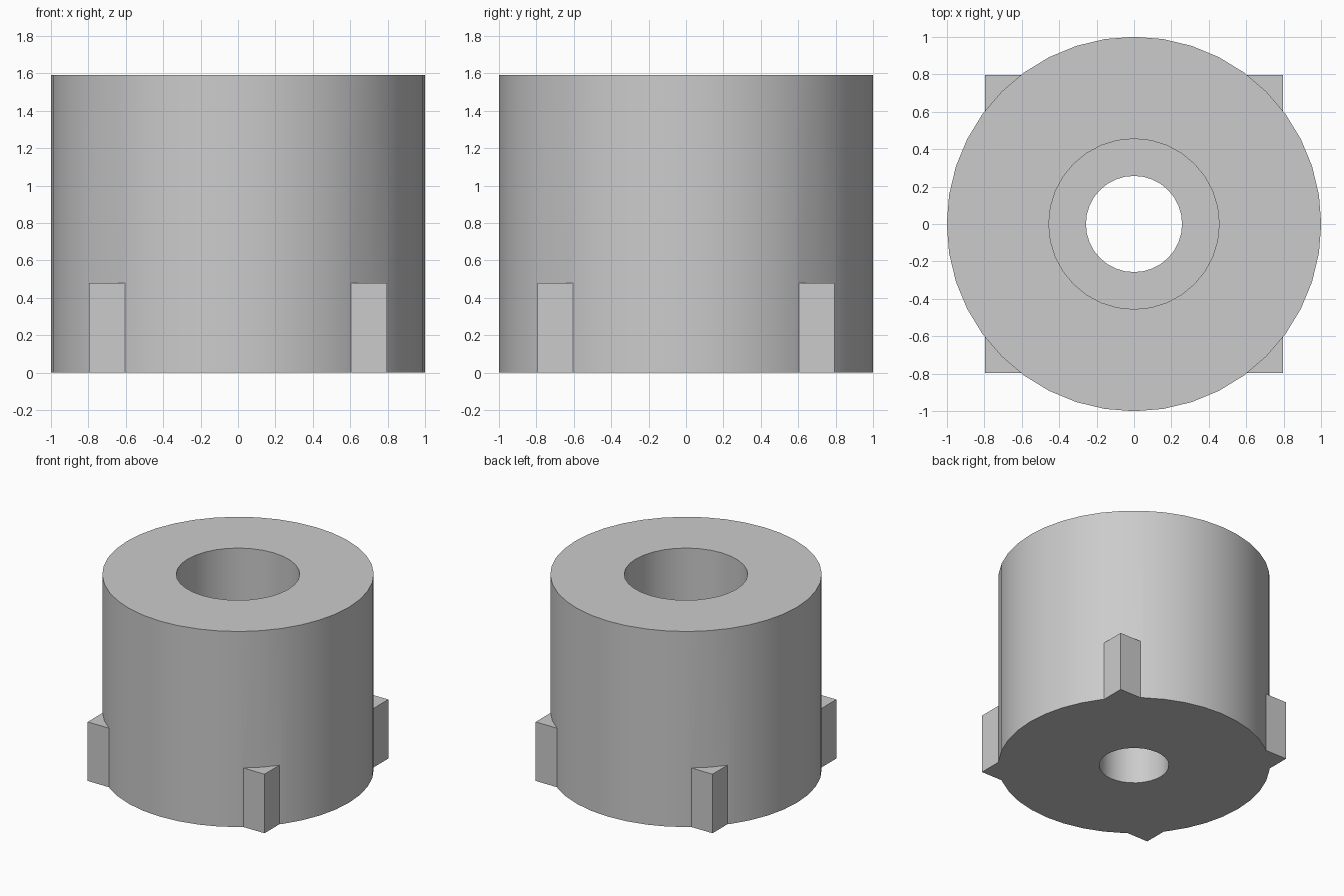
import bpy
import math

default_cube = bpy.data.objects.get("Cube")
if default_cube:
    bpy.data.objects.remove(default_cube, do_unlink=True)

HEIGHT = 1.59
FOOT_HEIGHT = 0.48
FOOT_HALF = 0.795
BORE_FLOOR = 0.48

grey = bpy.data.materials.new("plain grey")
grey.use_nodes = True
grey.diffuse_color = (0.6, 0.6, 0.6, 1)
grey.node_tree.nodes["Principled BSDF"].inputs["Base Color"].default_value = (0.6, 0.6, 0.6, 1)


def cylinder(name, radius, bottom, top, sides):
    bpy.ops.mesh.primitive_cylinder_add(vertices=sides, radius=radius, depth=top - bottom,
                                        location=(0, 0, (bottom + top) / 2))
    obj = bpy.context.object
    obj.name = name
    obj.data.materials.append(grey)
    return obj


def combine(target, tool, operation):
    """Join or cut the target with a helper, then discard the helper."""
    mod = target.modifiers.new(operation.lower(), "BOOLEAN")
    mod.operation = operation
    mod.solver = "EXACT"
    mod.object = tool
    bpy.ops.object.select_all(action="DESELECT")
    bpy.context.view_layer.objects.active = target
    target.select_set(True)
    bpy.ops.object.modifier_apply(modifier=mod.name)
    bpy.data.objects.remove(tool, do_unlink=True)


# Round body
body = cylinder("round_foot_body", 1.0, 0, HEIGHT, 40)

# Square base whose corners stand out as four lugs
bpy.ops.mesh.primitive_cube_add(size=1, location=(0, 0, FOOT_HEIGHT / 2))
base = bpy.context.object
base.name = "corner_lugs"
base.scale = (2 * FOOT_HALF, 2 * FOOT_HALF, FOOT_HEIGHT)
base.data.materials.append(grey)
bpy.context.view_layer.update()
combine(body, base, "UNION")

# Wide recess from the top, narrow hole right through
combine(body, cylinder("recess_cutter", 0.455, BORE_FLOOR, HEIGHT + 0.2, 32), "DIFFERENCE")
combine(body, cylinder("hole_cutter", 0.257, -0.2, HEIGHT + 0.2, 32), "DIFFERENCE")

# Smooth walls, sharp rims
bpy.ops.object.shade_smooth_by_angle(angle=math.radians(25))
